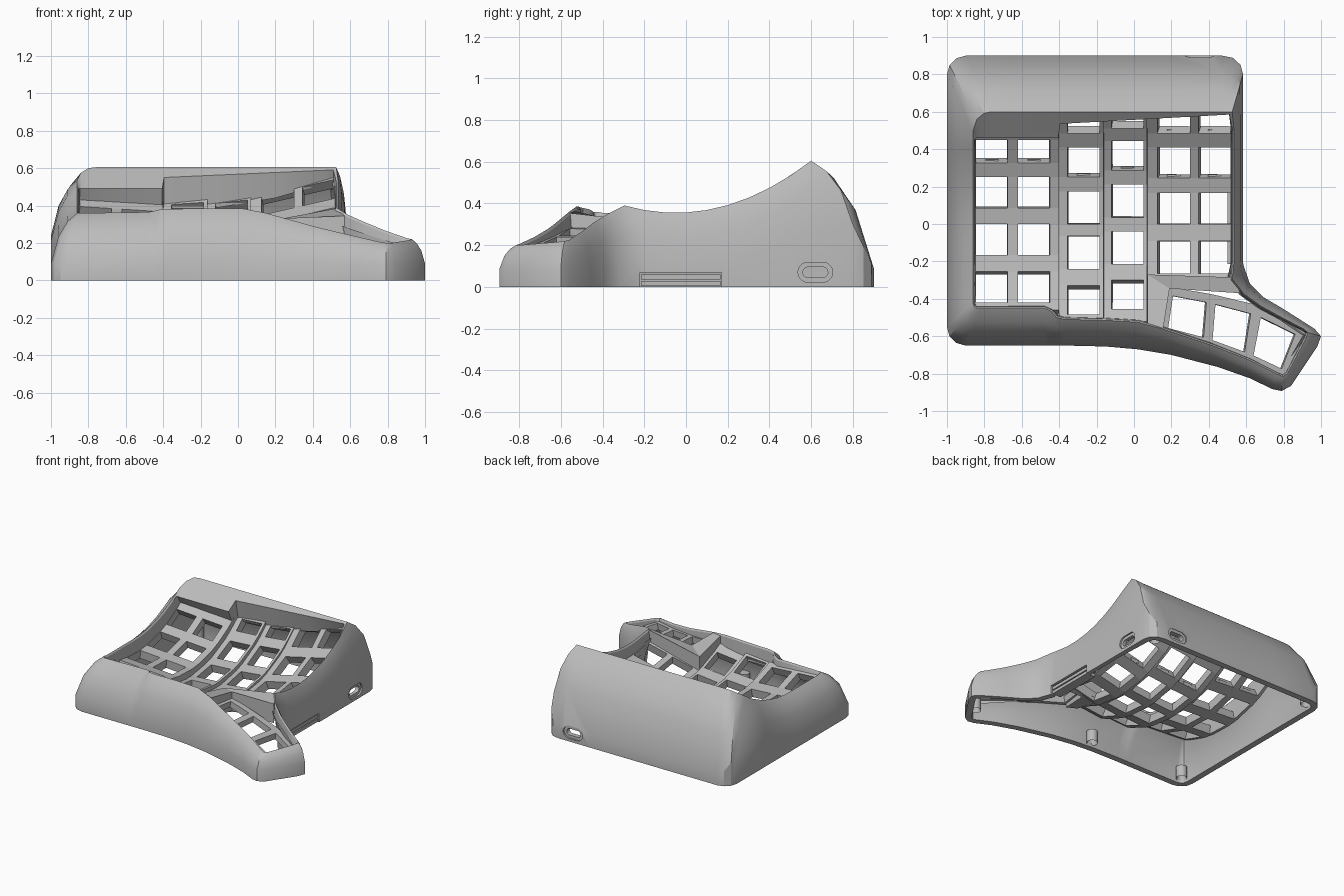
import bpy, bmesh, math
from mathutils import Vector

cube = bpy.data.objects.get("Cube")
if cube:
    bpy.data.objects.remove(cube, do_unlink=True)

grey = bpy.data.materials.new("plain grey")
grey.use_nodes = True
grey.diffuse_color = (.5, .5, .5, 1)
grey.node_tree.nodes["Principled BSDF"].inputs["Base Color"].default_value = (.5, .5, .5, 1)


def add_object(name, bm):
    bmesh.ops.remove_doubles(bm, verts=bm.verts, dist=.0005)
    mesh = bpy.data.meshes.new(name)
    bm.to_mesh(mesh)
    bm.free()
    mesh.materials.append(grey)
    ob = bpy.data.objects.new(name, mesh)
    bpy.context.collection.objects.link(ob)
    return ob


def apply(ob, kind, **settings):
    mod = ob.modifiers.new(kind.title(), kind)
    for key, value in settings.items():
        setattr(mod, key, value)
    bpy.context.view_layer.objects.active = ob
    bpy.ops.object.modifier_apply(modifier=mod.name)


def smooth(ob, angle=28):
    bpy.ops.object.select_all(action="DESELECT")
    ob.select_set(True)
    bpy.context.view_layer.objects.active = ob
    bpy.ops.object.shade_smooth_by_angle(angle=math.radians(angle))


def add_box(bm, lo, hi):
    verts = bmesh.ops.create_cube(bm, size=1)["verts"]
    for v in verts:
        v.co = Vector([lo[k] if v.co[k] < 0 else hi[k] for k in range(3)])


def lerp(a, b, t):
    return a + (b - a) * t


# Key wells: x cuts, y cuts (odd gaps are holes), height at left and right edge
WELLS = {
    "outer_key_plate": ((-.87, -.845, -.675, -.62, -.45, -.4),
                        (-.46, -.42, -.255, -.165, 0, .085, .25, .325, .45, .53), .245, .215),
    "ring_key_plate": ((-.4, -.355, -.185, -.163),
                       (-.51, -.485, -.33, -.24, -.065, 0, .175, .25, .41, .485, .56, .61), .165, .18),
    "middle_key_plate": ((-.163, -.12, .05, .07),
                         (-.52, -.455, -.3, -.215, -.04, .035, .21, .285, .445, .51, .58, .62), .15, .175),
    "index_key_plate": ((.07, .125, .3, .345, .515, .527),
                        (-.29, -.265, -.09, 0, .165, .245, .41, .485, .6, .63), .16, .265),
}


def bowl(y):
    return .9 - math.sqrt(.81 - (y + .05) ** 2)


def plate_z(x, y):
    for xs, ys, left, right in WELLS.values():
        if x <= xs[-1]:
            break
    return lerp(left, right, (x - xs[0]) / (xs[-1] - xs[0])) + bowl(y)


def grid_plate(name, us, vs, place, thickness):
    bm = bmesh.new()
    rows = [[bm.verts.new(place(u, v)) for u in us] for v in vs]
    for j in range(len(vs) - 1):
        for i in range(len(us) - 1):
            if not (i % 2 and j % 2):
                bm.faces.new((rows[j][i], rows[j][i + 1], rows[j + 1][i + 1], rows[j + 1][i]))
    ob = add_object(name, bm)
    apply(ob, "SOLIDIFY", thickness=thickness, offset=-1)


# Curved key plates, with a small clip ledge in each steep opening
clips = bmesh.new()
for name, (xs, ys, left, right) in WELLS.items():
    grid_plate(name, xs, ys, lambda x, y: (
        x, y, lerp(left, right, (x - xs[0]) / (xs[-1] - xs[0])) + bowl(y)), .065)
    for i in range(1, len(xs) - 1, 2):
        for j in range(1, len(ys) - 1, 2):
            x, y = (xs[i] + xs[i + 1]) / 2, ys[j]
            if y > .2:
                z = plate_z(x, y)
                add_box(clips, (x - .035, y - .01, z - .055), (x + .035, y + .02, z - .03))
add_object("key_clips", clips)

# Thumb plate follows a fan of three keys
FRONT = [Vector(p) for p in ((.14, -.575), (.395, -.645), (.615, -.73), (.81, -.82))]
BACK = [Vector(p) for p in ((.18, -.335), (.415, -.375), (.665, -.435), (.925, -.565))]


def thumb(u, v):
    k = min(int(u), 2)
    p = lerp(lerp(FRONT[k], FRONT[k + 1], u - k), lerp(BACK[k], BACK[k + 1], u - k), v)
    return p.x, p.y, .285 - .17 * (p.x - .15)


grid_plate("thumb_key_plate", (0, .15, .9, 1.1, 1.87, 2.09, 2.83, 3),
           (0, .12, .82, 1), thumb, .05)

# Bridge between the finger wells and the thumb cluster
bm = bmesh.new()
top = [bm.verts.new(p) for p in ((.072, -.27, .3), (.525, -.285, .385), (.57, -.37, .345),
                                 (.19, -.345, .33), (.155, -.565, .355), (.072, -.54, .365))]
for ids in ((0, 1, 2, 3), (0, 3, 4, 5)):
    bm.faces.new([top[i] for i in ids])
low = bmesh.ops.extrude_face_region(bm, geom=bm.faces[:], use_keep_orig=True)
for v in low["geom"]:
    if isinstance(v, bmesh.types.BMVert):
        v.co.z -= .15
bmesh.ops.recalc_face_normals(bm, faces=bm.faces)
add_object("thumb_bridge", bm)


# Case outline: base x, base y, rim x, rim y, rim height
def side_z(y):
    return .355 + .59 * (y + .05) ** 2


PEAK = .605
stations = [(x, .9, x, .6, PEAK) for x in (.47, .2, -.1, -.395, -.405, -.6)]
stations += [(-.9, .9, -.76, .6, PEAK), (-.95, .886, -.8, .593, .6),
             (-.986, .85, -.84, .56, .575), (-1, .8, -.86, .5, .535)]
stations += [(-1, y, -.86, y, side_z(max(y, -.05)))
             for y in (.45, .4, .3, .2, .1, 0, -.1, -.2, -.3, -.4)]
stations += [
    (-1, -.55, -.86, -.425, .36), (-.987, -.6, -.855, -.441, .36), (-.95, -.636, -.842, -.45, .36),
    (-.9, -.65, -.82, -.45, .36),
    (-.48, -.65, -.48, -.45, .365), (-.44, -.65, -.445, -.465, .372),
    (-.41, -.65, -.415, -.5, .38), (-.36, -.65, -.37, -.51, .382), (-.15, -.655, -.15, -.515, .385),
    (.02, -.67, .02, -.525, .385), (.2, -.7, .15, -.56, .36), (.45, -.765, .42, -.65, .285),
    (.62, -.825, .61, -.725, .24), (.74, -.883, .76, -.8, .205), (.79, -.893, .795, -.815, .2),
    (.84, -.865, .82, -.8, .2), (.98, -.655, .915, -.62, .215), (1, -.6, .93, -.58, .22),
    (.965, -.56, .905, -.56, .225), (.8, -.455, .79, -.5, .265), (.69, -.39, .68, -.44, .31),
    (.62, -.32, .59, -.375, .35), (.585, -.22, .525, -.295, .39)]
stations += [(.583, y, .535, y, side_z(y)) for y in (-.2, -.1, 0, .1, .2, .3, .4, .5)]
stations += [(.583, .8, .525, .6, PEAK), (.57, .85, .52, .6, PEAK), (.53, .888, .51, .6, PEAK)]


def inward_at(k, i):
    before, after = stations[k - 1], stations[(k + 1) % len(stations)]
    return Vector((before[i + 1] - after[i + 1], after[i] - before[i], 0)).normalized()


def section(k):
    ox, oy, rx, ry, rz = stations[k]
    into_rim, into_base = inward_at(k, 2), inward_at(k, 0)
    shoulder = .09 + .85 * max(0, rz - .36) * min(1, max(0, (.9 - oy) * 10))
    outer = [Vector((ox, oy, 0))]
    for t, f in ((0, 0), (.29, .54), (.64, .84), (1, 1)):
        outer.append(Vector((lerp(ox, rx, t), lerp(oy, ry, t), lerp(shoulder, rz, f))))
    # inside of the rim: sloping shelf and undercut at the back, short wall elsewhere
    lip = Vector((rx, ry, rz - .012)) + into_rim * .008
    undercut = into_rim * .006
    if rx < -.4 and ry > .455:
        lip = Vector((max(rx, -.845), .46, .49))
        undercut = Vector((0, .05, 0))
    elif ry > .595:
        x = min(rx, .51)
        lip = Vector((x, .535 + .055 * (x + .4), .55 + .045 * (x + .4)))
        undercut = Vector((0, .035, 0))
    foot = lip + undercut
    if rx > .12 and ry < -.32:
        foot.z = rz - .1
    else:
        foot.z = min(plate_z(min(foot.x, .527), foot.y) - .03, lip.z - .02)
    # hollow side of the wall
    depth = min(.048, .7 * math.hypot(ox - rx, oy - ry))
    inner = [p + into_base * depth - Vector((0, 0, .02)) for p in outer[3:0:-1]]
    base = outer[0] + into_base * depth
    return outer + [lip, foot] + inner + [base]


bm = bmesh.new()
rings = [[bm.verts.new(p) for p in section(k)] for k in range(len(stations))]
for k, ring in enumerate(rings):
    nxt = rings[(k + 1) % len(rings)]
    for j in range(len(ring)):
        n = (j + 1) % len(ring)
        bm.faces.new((ring[j], nxt[j], nxt[n], ring[n]))
bmesh.ops.recalc_face_normals(bm, faces=bm.faces)
case = add_object("case_shell", bm)


# Ports and side notch cut through the wall
def cut(bm):
    cutter = add_object("port_cutter", bm)
    cutter.hide_render = True
    apply(case, "BOOLEAN", operation="DIFFERENCE", solver="EXACT", object=cutter)
    bpy.data.objects.remove(cutter, do_unlink=True)


def pill(half_length, half_height, center, axis, depth):
    bm = bmesh.new()
    loop = []
    for k in range(24):
        a = math.tau * (k + .5) / 24
        shift = math.copysign(half_length - half_height, math.cos(a))
        s, h = shift + half_height * math.cos(a), half_height * math.sin(a)
        offset = Vector((0, s, h)) if axis.x else Vector((s, 0, h))
        loop.append(bm.verts.new(center + offset - axis * depth))
    face = bm.faces.new(loop)
    out = bmesh.ops.extrude_face_region(bm, geom=[face], use_keep_orig=True)
    bmesh.ops.translate(bm, vec=axis * (depth + .1),
                        verts=[v for v in out["geom"] if isinstance(v, bmesh.types.BMVert)])
    bmesh.ops.recalc_face_normals(bm, faces=bm.faces)
    cut(bm)


for center, axis in ((Vector((.583, .62, .07)), Vector((1, 0, 0))),
                     (Vector((.35, .9, .07)), Vector((0, 1, 0)))):
    pill(.083, .048, center, axis, .012)
    pill(.06, .025, center, axis, .08)
notch = bmesh.new()
add_box(notch, (.5, -.22, -.02), (.65, .17, .07))
cut(notch)
smooth(case)

# Connector tray behind the notch
bm = bmesh.new()
for z in (.004, .036):
    add_box(bm, (.5, -.215, z), (.575, .165, z + .024))
add_object("side_tray", bm)

# Screw posts inside the base
for k, (x, y) in enumerate(((-.91, .81), (.49, .81), (-.91, -.56), (-.1, -.58), (.83, -.76))):
    bm = bmesh.new()
    bmesh.ops.create_cone(bm, cap_ends=True, segments=24, radius1=.04, radius2=.04, depth=.09)
    bmesh.ops.translate(bm, verts=bm.verts, vec=(x, y, .06))
    base = min(bm.faces, key=lambda f: f.calc_center_median().z)
    bmesh.ops.inset_region(bm, faces=[base], thickness=.02)
    bmesh.ops.translate(bm, verts=base.verts, vec=(0, 0, .06))
    smooth(add_object(f"screw_post_{k + 1}", bm))
